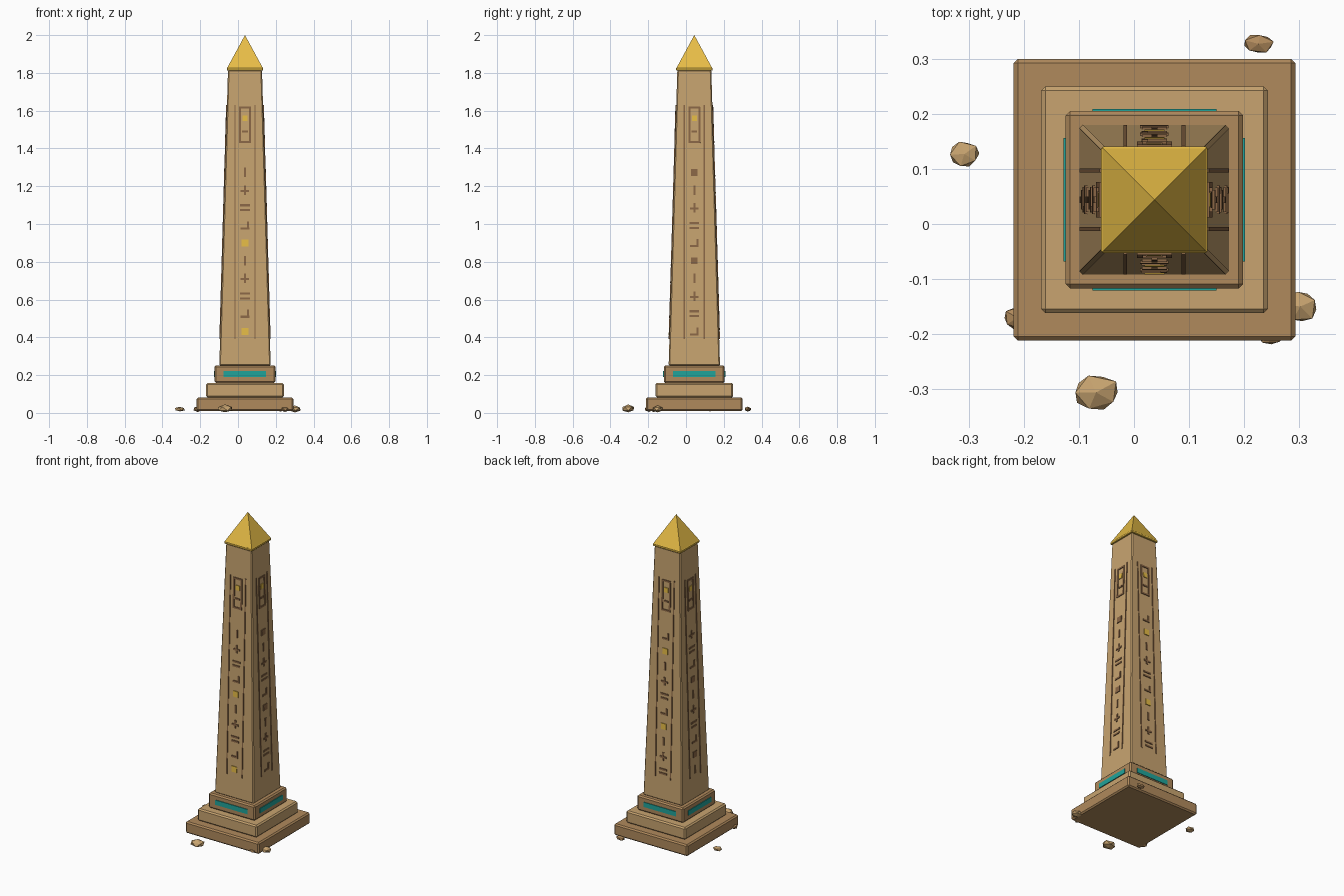
import bpy, bmesh, math, random
from mathutils import Matrix, Vector

if "Cube" in bpy.data.objects:
    bpy.data.objects.remove(bpy.data.objects["Cube"])

CX, CY = 0.037, 0.044
Z0, Z1, H0, H1 = 0.25, 1.815, 0.136, 0.09      # shaft heights and half widths
TILT = math.atan((H0 - H1) / (Z1 - Z0))
CENTRE = Matrix.Translation((CX, CY, 0))


def mat(name, rgb):
    m = bpy.data.materials.new(name)
    lin = [(c / 255 / 12.92) if c < 11 else ((c / 255 + 0.055) / 1.055) ** 2.4 for c in rgb]
    m.diffuse_color = (*lin, 1)
    m.use_nodes = True
    m.node_tree.nodes["Principled BSDF"].inputs["Base Color"].default_value = m.diffuse_color
    return m


SAND = mat("sandstone", (200, 164, 112))
BROWN = mat("dark_sandstone", (176, 138, 92))
GLYPH = mat("carving", (139, 103, 70))
GOLD = mat("gold", (230, 188, 70))
TEAL = mat("teal", (32, 164, 154))


def finish(name, bm, material, bevel=0):
    me = bpy.data.meshes.new(name)
    bm.to_mesh(me)
    bm.free()
    me.materials.append(material)
    ob = bpy.data.objects.new(name, me)
    bpy.context.collection.objects.link(ob)
    if bevel:
        b = ob.modifiers.new("bevel", 'BEVEL')
        b.width, b.segments = bevel, 1
    return ob


def frustum(name, z0, z1, h0, h1, material, bevel=0):
    bm = bmesh.new()
    r = math.sqrt(2)
    m = CENTRE @ Matrix.Translation((0, 0, (z0 + z1) / 2)) @ Matrix.Rotation(math.pi / 4, 4, 'Z')
    bmesh.ops.create_cone(bm, cap_ends=True, segments=4, radius1=h0 * r, radius2=h1 * r,
                          depth=z1 - z0, matrix=m)
    bmesh.ops.remove_doubles(bm, verts=bm.verts, dist=1e-5)
    return finish(name, bm, material, bevel)


def box(bm, matrix, sx, sy, sz):
    bmesh.ops.create_cube(bm, size=1, matrix=matrix @ Matrix.Diagonal((sx, sy, sz, 1)))


# Stepped base, shaft and gilded cap
frustum("lower_step", 0.01, 0.082, 0.256, 0.256, BROWN, 0.008)
frustum("middle_step", 0.082, 0.158, 0.206, 0.206, SAND, 0.008)
frustum("upper_step", 0.158, 0.252, 0.161, 0.161, BROWN, 0.008)
frustum("shaft", Z0, Z1, H0, H1, SAND, 0.006)
frustum("cap_rim", 1.812, 1.828, 0.0965, 0.0965, GOLD, 0.003)
frustum("cap_pyramid", 1.827, 2.0, 0.094, 0.0, GOLD)

# Glyph shapes as (u, v, width, height) bars, centred on their slot
W = 0.011
SHAPES = [
    [(0, 0, W, 0.05)],
    [(0, 0, W, 0.05), (0, -0.004, 0.045, W)],
    [(0, 0.013, 0.052, W), (0, -0.013, 0.052, W)],
    [(0.017, 0, W, 0.042), (0, -0.016, 0.046, W)],
    [(0, 0, 0.036, 0.036)],
]
FRAME = [(0, 0.091, 0.062, W), (0, -0.091, 0.062, W), (-0.0265, 0, W, 0.19),
         (0.0265, 0, W, 0.19), (0, -0.035, 0.03, W)]

# Carvings and inlay on each of the four sides
for side, turn, offset, gilded in (("front", 0, 0, True), ("right", 1, 4, False),
                                   ("back", 2, 3, True), ("left", 3, 1, False)):
    face = CENTRE @ Matrix.Rotation(turn * math.pi / 2, 4, 'Z')
    carve, gold = bmesh.new(), bmesh.new()

    def bar(bm, u, z, w, h, thick=0.009):
        half = H0 + (H1 - H0) * (z - Z0) / (Z1 - Z0)
        box(bm, face @ Matrix.Translation((u, -half, z)) @ Matrix.Rotation(-TILT, 4, 'X'),
            w, thick, h)

    for u in (-0.053, 0.053):
        bar(carve, u, 1.01, 0.007, 1.24, 0.008)
    for u, v, w, h in FRAME:
        bar(carve, u, 1.525 + v, w, h)
    bar(gold, 0, 1.56, 0.026, 0.03)
    for i in range(10):
        kind = (i + offset) % 5
        for u, v, w, h in SHAPES[kind]:
            bar(gold if kind == 4 and gilded else carve, u, 1.273 - 0.0935 * i + v, w, h)
    finish(side + "_carvings", carve, GLYPH)
    finish(side + "_gold_carvings", gold, GOLD)
    inlay = bmesh.new()
    box(inlay, face @ Matrix.Translation((0, -0.16, 0.206)), 0.225, 0.01, 0.03)
    finish(side + "_inlay", inlay, TEAL)

# Loose rubble around the foot
random.seed(4)
for i, (x, y, z, rx, ry, rz, m) in enumerate((
        (0.226, 0.327, 0.02, 0.03, 0.019, 0.014, BROWN),
        (-0.308, 0.127, 0.02, 0.028, 0.025, 0.013, SAND),
        (-0.212, -0.17, 0.02, 0.026, 0.022, 0.015, BROWN),
        (0.25, -0.195, 0.02, 0.03, 0.027, 0.015, BROWN),
        (0.302, -0.15, 0.02, 0.034, 0.032, 0.018, SAND),
        (-0.069, -0.306, 0.022, 0.047, 0.035, 0.021, SAND))):
    bm = bmesh.new()
    bmesh.ops.create_icosphere(bm, subdivisions=1, radius=1)
    spin = Matrix.Rotation(random.uniform(0, 6.28), 3, 'Z')
    for v in bm.verts:
        p = spin @ v.co * random.uniform(0.88, 1.1)
        v.co = Vector((x + p.x * rx, y + p.y * ry, max(0, z + p.z * rz)))
    finish(f"rubble_{i + 1}", bm, m)
